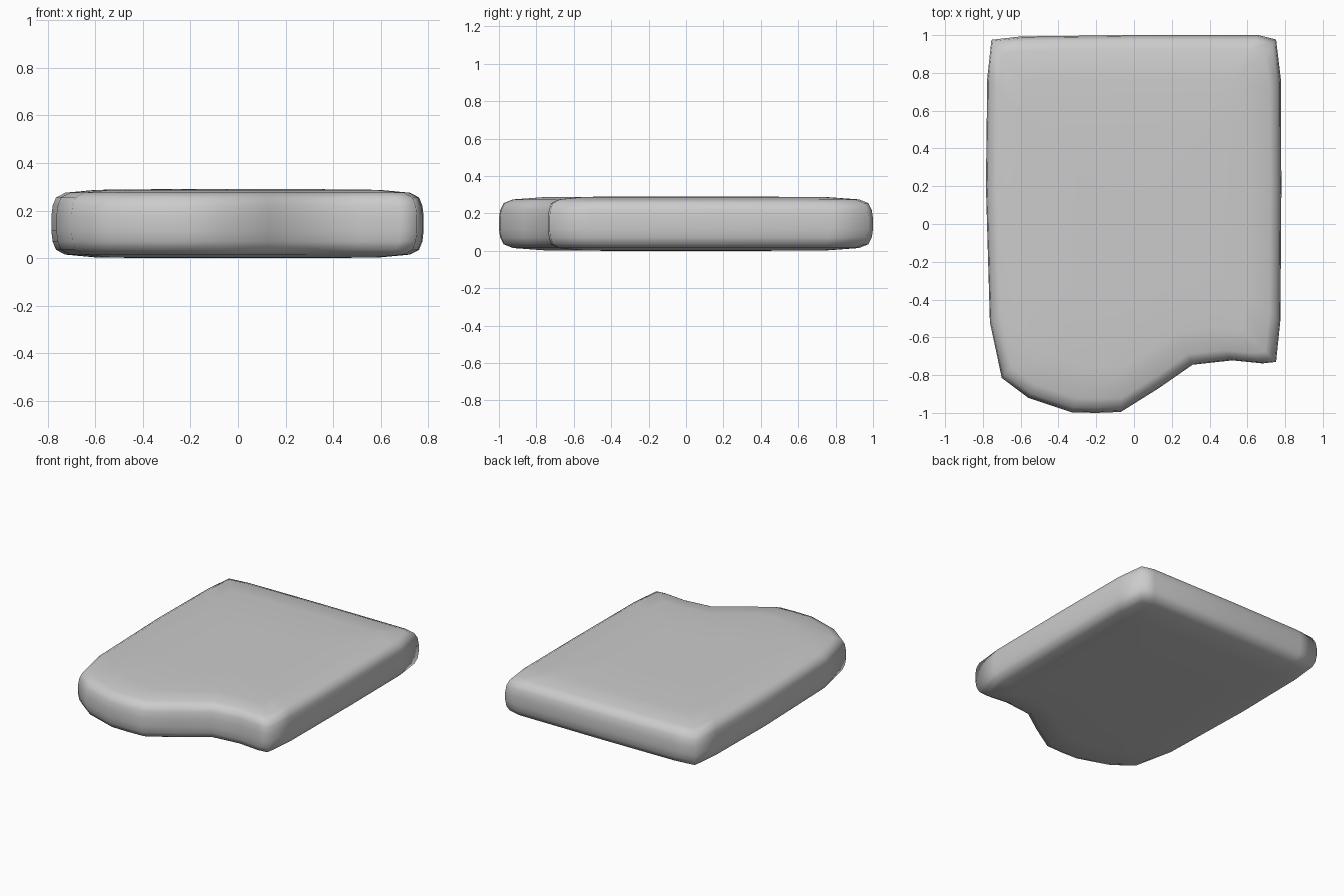
import bpy, bmesh

if "Cube" in bpy.data.objects:
    bpy.data.objects.remove(bpy.data.objects["Cube"])

# Plan outline of the notched seat cushion, counter-clockwise from the back right
OUTLINE = [
    (0.66, 1.0), (0.0, 1.0), (-0.6, 0.993), (-0.755, 0.975), (-0.777, 0.77),
    (-0.784, 0.2), (-0.763, -0.52), (-0.70, -0.815), (-0.56, -0.92),
    (-0.33, -0.997), (-0.2, -1.0), (-0.07, -0.995), (0.13, -0.87),
    (0.31, -0.745), (0.52, -0.722), (0.68, -0.738), (0.752, -0.73),
    (0.775, -0.51), (0.78, 0.2), (0.777, 0.77), (0.752, 0.977),
]
MID = 0.145
# Rounded edge: plan scale and height away from the middle plane
EDGE = [(1.0, 0.03), (0.993, 0.075), (0.975, 0.11), (0.925, 0.13),
        (0.76, 0.142), (0.4, 0.145)]
LEVELS = [(s, -h) for s, h in reversed(EDGE)] + EDGE

bm = bmesh.new()
rings = [[bm.verts.new((x * s, y * s, MID + h)) for x, y in OUTLINE]
         for s, h in LEVELS]
n = len(OUTLINE)

# Side and shoulder bands
for a, b in zip(rings, rings[1:]):
    for i in range(n):
        j = (i + 1) % n
        bm.faces.new((a[i], a[j], b[j], b[i]))

# Top and bottom centres
for ring, z in ((rings[0], 0.0), (rings[-1], 2 * MID)):
    centre = bm.verts.new((0, 0, z))
    for i in range(n):
        bm.faces.new((ring[i], ring[(i + 1) % n], centre))

bmesh.ops.recalc_face_normals(bm, faces=bm.faces[:])
for f in bm.faces:
    f.smooth = True

mesh = bpy.data.meshes.new("seat_cushion")
bm.to_mesh(mesh)
bm.free()
cushion = bpy.data.objects.new("seat_cushion", mesh)
bpy.context.collection.objects.link(cushion)
